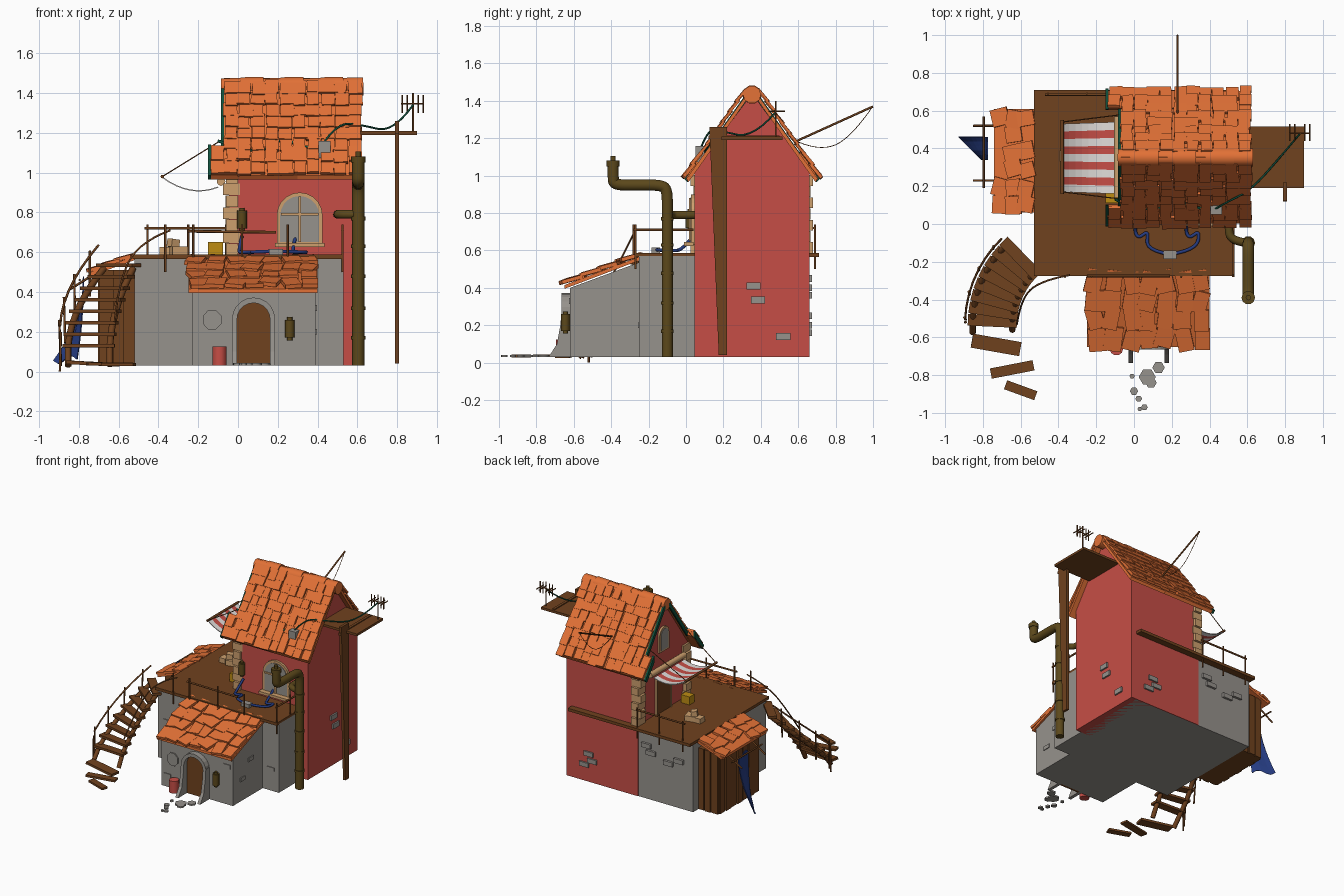
import bpy, bmesh, random
from math import sin, cos, pi, radians
from mathutils import Matrix, Vector, Euler

random.seed(4)
if "Cube" in bpy.data.objects:
    bpy.data.objects.remove(bpy.data.objects["Cube"])


def paint(name, r, g, b):
    m = bpy.data.materials.new(name)
    m.use_nodes = True
    m.diffuse_color = (r, g, b, 1)
    m.node_tree.nodes["Principled BSDF"].inputs["Base Color"].default_value = (r, g, b, 1)
    return m


ORANGE = paint("orange tile", .76, .165, .037)
RED = paint("red plaster", .565, .076, .061)
STONE = paint("grey stone", .305, .287, .262)
WOOD = paint("brown wood", .162, .054, .013)
CREAM = paint("cream stone", .61, .35, .155)
BLUE = paint("blue cloth", .019, .045, .223)
GREEN = paint("dark green", .005, .08, .045)
OLIVE = paint("olive metal", .107, .065, .011)
YELLOW = paint("yellow crate", .51, .262, .007)
WHITE = paint("white cloth", .75, .72, .7)


def finish(name, bm, *mats):
    me = bpy.data.meshes.new(name)
    bmesh.ops.recalc_face_normals(bm, faces=bm.faces)
    bm.to_mesh(me)
    bm.free()
    ob = bpy.data.objects.new(name, me)
    for m in mats:
        me.materials.append(m)
    bpy.context.collection.objects.link(ob)
    return ob


def cubes(name, mats, mat):
    bm = bmesh.new()
    for m in mats:
        bmesh.ops.create_cube(bm, size=1, matrix=m)
    return finish(name, bm, mat)


def place(loc, size, rot=(0, 0, 0)):
    e = Euler([radians(a) for a in rot]).to_matrix().to_4x4()
    return Matrix.Translation(loc) @ e @ Matrix.Diagonal((*size, 1))


def box(name, lo, hi, mat):
    lo, hi = Vector(lo), Vector(hi)
    return cubes(name, [place((lo + hi) / 2, hi - lo)], mat)


def prism(name, pts, axis, a, b, mat):
    """Extrude a 2D outline along x (outline is y,z) or y (outline is x,z)."""
    def at(p, t):
        return (t, p[0], p[1]) if axis == "x" else (p[0], t, p[1])
    bm = bmesh.new()
    f = bm.faces.new([bm.verts.new(at(p, a)) for p in pts])
    ext = bmesh.ops.extrude_face_region(bm, geom=[f])["geom"]
    move = Vector(at((0, 0), b - a))
    bmesh.ops.translate(bm, vec=move, verts=[v for v in ext if isinstance(v, bmesh.types.BMVert)])
    return finish(name, bm, mat)


def tube(name, pts, r, mat, smooth=False, sides=2):
    cu = bpy.data.curves.new(name, "CURVE")
    cu.dimensions, cu.bevel_depth, cu.bevel_resolution, cu.use_fill_caps = "3D", r, sides, True
    sp = cu.splines.new("NURBS" if smooth else "POLY")
    sp.points.add(len(pts) - 1)
    for p, c in zip(sp.points, pts):
        p.co = (*c, 1)
    if smooth:
        sp.use_endpoint_u, sp.order_u, sp.resolution_u = True, 3, 5
    cu.materials.append(mat)
    tmp = bpy.data.objects.new(name, cu)
    bpy.context.collection.objects.link(tmp)
    me = bpy.data.meshes.new_from_object(tmp.evaluated_get(bpy.context.evaluated_depsgraph_get()))
    bpy.data.objects.remove(tmp)
    ob = bpy.data.objects.new(name, me)
    bpy.context.collection.objects.link(ob)
    if smooth:
        me.shade_smooth()
    return ob


def arch(c, w, z0, top, n=10):
    zc = top - w
    return [(c - w, z0)] + [(c - w * cos(pi * i / n), zc + w * sin(pi * i / n)) for i in range(n + 1)] + [(c + w, z0)]


def tiles(name, start, along, down, rows, cols, thick=.014, jit=3, keep=1.0, first=None):
    """Rows of uneven overlapping tiles over a sloping parallelogram."""
    start, along, down = Vector(start), Vector(along), Vector(down)
    u, s = along.normalized(), down.normalized()
    n = u.cross(s)
    n = n if n.z > 0 else -n
    basis = Matrix((s.cross(n), s, n)).transposed().to_4x4()
    w, h = along.length / cols, down.length / rows
    out = []
    for i in range(rows):
        for j in range(cols):
            if random.random() > keep:
                continue
            pos = start + u * w * (j + .5 + random.uniform(-.12, .12)) + s * h * (i + .5 + random.uniform(-.1, .1))
            m = Matrix.Translation(pos + n * random.uniform(.008, .014)) @ basis
            m = m @ Matrix.Rotation(radians(random.uniform(-jit, jit)), 4, "Z") @ Matrix.Rotation(radians(5), 4, "X")
            out.append(m @ Matrix.Diagonal((w * random.uniform(.85, 1.05), h * random.uniform(1.05, 1.25), thick, 1)))
    return cubes(name, out, ORANGE)


def sheet(name, fn, nu, nv, mats, stripe=False):
    bm = bmesh.new()
    g = [[bm.verts.new(fn(i / nu, j / nv)) for j in range(nv + 1)] for i in range(nu + 1)]
    for i in range(nu):
        for j in range(nv):
            f = bm.faces.new((g[i][j], g[i + 1][j], g[i + 1][j + 1], g[i][j + 1]))
            f.material_index = j % 2 if stripe else 0
    ob = finish(name, bm, *mats)
    ob.modifiers.new("thickness", "SOLIDIFY").thickness = .006
    return ob


# Main masses
box("stone_base", (-.52, -.25, .03), (.53, .655, .57), STONE)
box("terrace_floor", (-.53, -.275, .565), (.53, .71, .587), WOOD)
MID = .353
prism("tower_walls", [(.045, .03), (.66, .03), (.66, 1.02), (MID, 1.44), (.045, 1.02)], "x", -.045, .575, RED)
prism("hut_walls", [(-.62, .03), (-.24, .03), (-.24, .54), (-.62, .40)], "x", -.23, .39, STONE)
prism("hut_roof", [(-.65, .395), (-.24, .55), (-.24, .57), (-.65, .415)], "x", -.25, .40, ORANGE)
tiles("hut_roof_tiles", (-.25, -.25, .57), (.65, 0, 0), (0, -.40, -.152), 4, 7, .02, 16)
box("lean_to_walls", (-.69, .09, .03), (-.52, .58, .51), WOOD)
cubes("lean_to_planks", [place((-.69, .12 + .07 * i, .26), (.015 + .01 * (i % 2), .06, .46)) for i in range(7)]
      + [place((-.66 + .06 * i, y, .27), (.05, .015 + .01 * (i % 2), .48)) for i in range(3) for y in (.09, .58)], WOOD)
prism("lean_to_roof", [(-.74, .48), (-.52, .56), (-.52, .58), (-.74, .50)], "y", .06, .61, ORANGE)
tiles("lean_to_roof_tiles", (-.53, .06, .575), (0, .55, 0), (-.21, 0, -.076), 3, 6, .018, 16, .8)

# Tower roof: slab, longer eaves, tile courses and ridge
for side, tag in ((-1, "front"), (1, "back")):
    def yz(d, z):
        return (MID + side * d, z)
    prism(tag + "_roof_slab", [yz(0, 1.445), yz(0, 1.475), yz(.35, .985), yz(.34, .965)], "x", -.07, .615, ORANGE)
    prism(tag + "_roof_eave", [yz(.25, 1.095), yz(.26, 1.13), yz(.355, .985), yz(.34, .965)], "x", -.135, .3, ORANGE)
    tiles(tag + "_roof_tiles", (-.07, MID + side * .03, 1.45), (.69, 0, 0), (0, side * .24, -.343), 6, 10)
    tiles(tag + "_eave_tiles", (-.135, MID + side * .265, 1.118), (.755, 0, 0), (0, side * .088, -.128), 2, 11, .018)
    prism(tag + "_barge_board", [yz(.02, 1.41), yz(.02, 1.455), yz(.26, 1.115), yz(.25, 1.085)], "x", -.085, -.07, GREEN)
    prism(tag + "_eave_barge_board", [yz(.25, 1.09), yz(.255, 1.14), yz(.365, .985), yz(.345, .965)], "x", -.15, -.135, GREEN)
for i in range(7):
    tube("ridge_tile", [(-.085 + .1 * i, MID, 1.43), (.03 + .1 * i, MID, 1.433)], .045 + .006 * (i % 2) + .003 * (i == 6), ORANGE, sides=3)
tube("back_pole", [(.23, .58, 1.18), (.23, 1, 1.37)], .006, WOOD)
tube("back_wire", [(.23, .995, 1.365), (.23, .88, 1.2), (.23, .72, 1.13), (.23, .6, 1.18)], .002, WOOD, True)

# Corner stones and loose bricks
cubes("corner_stones", [place((-.03 - .003 * (i % 2), y, .615 + .06 * i), (.06 + .025 * (i % 2), .06 + .03 * ((i + 1) % 2), .058))
                        for i in range(7) for y in (.07, .635)], CREAM)
cubes("side_bricks", [place((.577, y, z), (.02, .075, .038)) for y, z in ((.36, .41), (.385, .335), (.52, .14))], STONE)
cubes("back_bricks", [place((x, .66, z), (.08, .025, .035)) for x, z in
                      ((-.4, .4), (-.31, .36), (-.12, .45), (-.16, .4), (.35, .2), (.42, .16), (.38, .25))], STONE)
cubes("front_bricks", [place((x, -.25, z), (.06, .012, .03)) for x, z in ((-.44, .33), (-.37, .39), (.46, .2))]
      + [place((x, -.62, z), (.06, .012, .03)) for x, z in ((-.18, .12), (.34, .33))]
      + [place((.39, y, z), (.012, .06, .03)) for y, z in ((-.5, .2), (-.4, .32))], STONE)

# Hut door, flared stone surround and round window
prism("hut_door", arch(.078, .083, .03, .345), "y", -.627, -.61, WOOD)
prism("hut_door_arch", arch(.078, .108, .03, .372) + arch(.078, .083, .03, .345)[::-1], "y", -.665, -.61, STONE)
for x in (-.03, .161):
    prism("door_buttress", [(-.62, .03), (-.735, .03), (-.69, .1), (-.672, .2), (-.665, .28), (-.62, .28)], "x", x, x + .025, STONE)
ring = [(-.13 + .05 * cos(pi * (i + .5) / 4), .26 + .053 * sin(pi * (i + .5) / 4)) for i in range(8)]
prism("hut_round_window", ring, "y", -.628, -.61, STONE)

# Tower window, gable window and terrace door
prism("window_frame", arch(.31, .115, .63, .90), "y", .028, .05, CREAM)
prism("window_glass", arch(.31, .098, .65, .882), "y", .024, .03, STONE)
cubes("window_bars", [place((.31, .022, .765), (.014, .012, .23)), place((.31, .022, .79), (.19, .012, .012)),
                      place((.31, .015, .635), (.25, .05, .02))], CREAM)
prism("gable_window_frame", arch(MID, .06, 1.06, 1.25), "x", -.06, -.04, CREAM)
prism("gable_window_glass", arch(MID, .045, 1.075, 1.235), "x", -.064, -.055, STONE)
box("terrace_door", (-.055, .27, .58), (-.04, .44, .87), WOOD)
prism("hatch_frame", [(.26, .58), (.26, .885), (.45, .885), (.45, .58), (.44, .58), (.44, .87), (.27, .87), (.27, .58)], "x", -.062, -.04, CREAM)

# Awning with its roll and stays
sheet("awning", lambda u, v: (-.1 - .28 * u, .16 + .38 * v + .02 * u * (.5 - v), .93 + .05 * u - .16 * u * (1 - u)), 8, 9, (WHITE, RED), True)
tube("awning_roll", [(-.085, .14, .955), (-.085, .57, .955)], .022, CREAM)
tube("awning_rod", [(-.38, .16, .98), (-.38, .55, .98)], .009, WOOD)
for y in (.17, .54):
    tube("awning_stay", [(-.38, y, .98), (-.08, MID + (y - MID) * 1.2, 1.165)], .003, WOOD)

# Big pipe with elbow, cap and joints
tube("main_pipe", [(.605, -.1, .03), (.605, -.1, .5), (.605, -.1, .8), (.605, -.1, .93), (.605, -.14, .95), (.605, -.26, .95),
                   (.605, -.385, .95), (.605, -.39, .99), (.605, -.39, 1.06)], .031, OLIVE, True, 3)
tube("branch_pipe", [(.5, .05, .79), (.5, -.01, .79), (.51, -.09, .79), (.6, -.1, .79)], .022, OLIVE, True, 3)
for z in (.16, .31, .47, .62, .76):
    tube("pipe_joint", [(.605, -.1, z), (.605, -.1, z + .018)], .036, OLIVE, sides=3)
tube("pipe_cap", [(.605, -.39, 1.05), (.605, -.39, 1.08)], .036, OLIVE, sides=3)
tube("pipe_cap_tip", [(.605, -.39, 1.08), (.605, -.39, 1.105)], .014, OLIVE)

# Side platform, tapering post and aerial
box("side_platform", (.575, .19, 1.19), (.9, .515, 1.208), WOOD)
prism("platform_post", [(.175, .04), (.22, .04), (.22, 1.26), (.125, 1.26)], "x", .79, .81, WOOD)
box("platform_arm", (.79, .12, 1.195), (.81, .5, 1.215), WOOD)
tube("aerial_mast", [(.88, .48, 1.2), (.88, .48, 1.4)], .005, WOOD)
tube("aerial_bar", [(.82, .48, 1.345), (.935, .48, 1.345)], .004, WOOD)
for x in (.825, .85, .905, .93):
    tube("aerial_rod", [(x, .48, 1.3), (x, .48, 1.39)], .004, WOOD)
    tube("aerial_cross_rod", [(x, .44, 1.345), (x, .53, 1.345)], .004, WOOD)

# Roof boxes and cables
tube("roof_box_round", [(.245, .165, 1.19), (.245, .14, 1.2)], .028, STONE)
cubes("roof_box", [place((.435, .075, 1.115), (.06, .05, .085))], STONE)
tube("roof_cable", [(-.1, .13, 1.16), (0, .08, 1.11), (.15, .08, 1.11), (.24, .14, 1.19), (.3, .08, 1.12), (.43, .08, 1.13)], .007, GREEN, True)
tube("aerial_cable", [(.43, .08, 1.15), (.5, .12, 1.25), (.62, .18, 1.24), (.78, .36, 1.2), (.88, .48, 1.34)], .005, GREEN, True)
for x in (0, .27):
    tube("blue_cable", [(x + .02, .04, .68), (x, -.02, .6), (x + .02, -.08, .6), (x + .08, -.03, .6), (x + .06, -.14, .6), (.19, -.16, .605)], .009, BLUE, True)
box("cable_box", (.155, -.185, .587), (.225, -.14, .615), STONE)

# Curved stair with stringers, loose planks and rope rail
def arc(r, a, z):
    return (-.26 + r * cos(radians(a)), -.535 + r * sin(radians(a)), z)
steps = [(134 + 6.2 * i, .535 - .058 * i) for i in range(8)]
cubes("stair_steps", [place(arc(.49, a, z), (.26, .062, .018), (0, 0, a)) for a, z in steps], WOOD)
for r in (.385, .595):
    tube("stair_stringer", [arc(r, a, z - .015) for a, z in steps] + [arc(r, 184, .03)], .017, WOOD)
for a, z in steps[1::2]:
    tube("stair_post", [arc(.63, a, z - .1), arc(.64, a - 1, z + .13)], .006, WOOD)
tube("stair_rail", [arc(.635, a, z + .1) for a, z in steps], .006, WOOD)
tube("stair_foot_post", [(-.895, -.52, 0), (-.89, -.52, .2)], .006, WOOD)
tube("rope_rail", [(-.62, -.53, .25), (-.6, -.4, .45), (-.5, -.3, .65), (-.34, -.27, .71)], .005, WOOD, True)
cubes("loose_planks", [place((-.73, -.64, .04), (.26, .075, .018), (0, 3, -10)), place((-.645, -.77, .037), (.23, .055, .015), (0, 0, 11)),
                       place((-.6, -.88, .035), (.17, .05, .015), (0, 0, -20))], WOOD)

# Terrace rails
for a, b in (((-.25, -.275, .705), (.19, -.275, .7)), ((-.47, .685, .72), (-.05, .685, .72)), ((.525, -.28, .71), (.525, .04, .71))):
    tube("terrace_rail", [a, b], .007, WOOD)
for x, y in ((-.365, -.28), (-.225, -.28), (.02, -.28), (.25, -.28), (-.455, .69), (-.25, .69), (-.06, .69), (.525, -.27), (.525, -.1)):
    tube("rail_post", [(x, y, .5), (x, y, .74)], .006, WOOD)

# Blue curtain on its bar
sheet("curtain", lambda u, v: (-.78 - .15 * u * u * (.2 + .8 * v), .34 + .12 * v, .46 - .4 * u + .02 * sin(6 * v)), 8, 5, (BLUE,))
tube("curtain_bar", [(-.795, .19, .46), (-.795, .57, .46)], .006, WOOD)
for y in (.23, .52):
    tube("bar_bracket", [(-.85, y, .41), (-.69, y, .51)], .006, WOOD)

# Clutter: crate, blocks, lamps, bucket, rubble
box("yellow_crate", (-.15, .11, .587), (-.075, .17, .65), YELLOW)
cubes("terrace_blocks", [place((-.37, .36, .605), (.05, .06, .04)), place((-.3, .36, .607), (.08, .08, .042), (0, 0, 15)),
                         place((-.325, .36, .645), (.045, .05, .04), (0, 8, 30))], CREAM)
for x, y, z in ((.26, -.645, .215), (.02, .02, .765)):
    tube("lamp", [(x, y, z - .045), (x, y, z + .045)], .024, OLIVE)
    tube("lamp_core", [(x, y, z - .058), (x, y, z + .058)], .013, OLIVE)
tube("bucket", [(-.093, -.66, .03), (-.093, -.66, .125)], .036, RED, sides=3)
for x, y, r in ((.07, -.81, .045), (.09, -.84, .03), (.13, -.76, .033), (0, -.885, .022), (.025, -.925, .018), (.055, -.97, .018), (-.01, -.805, .014), (.03, -.98, .012)):
    tube("rubble_stone", [(x, y, .03), (x, y, .042)], r, STONE, sides=1)
